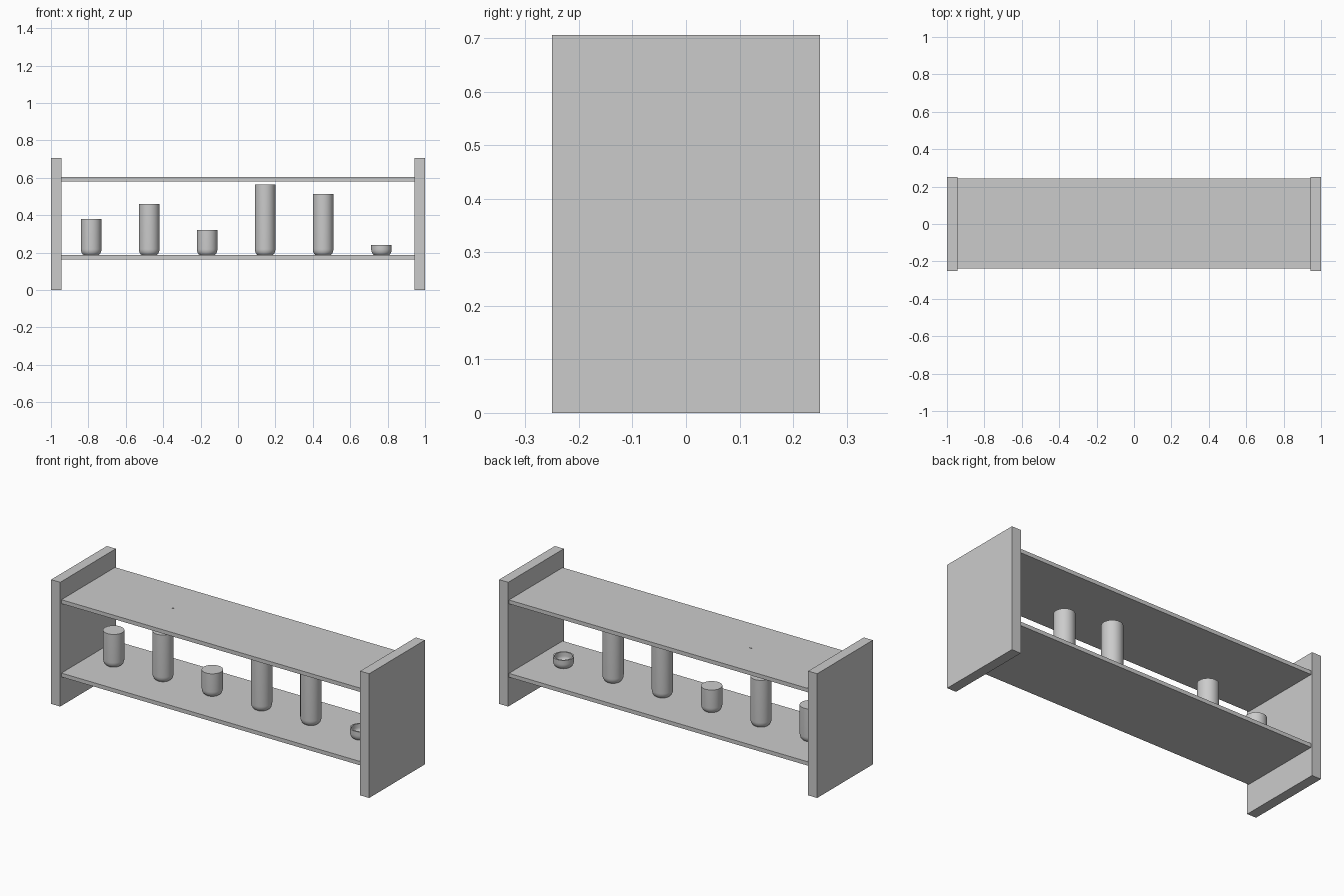
import bpy, bmesh, math

cube = bpy.data.objects.get("Cube")
if cube:
    bpy.data.objects.remove(cube, do_unlink=True)

grey = bpy.data.materials.new("plain_grey")
grey.use_nodes = True
grey.diffuse_color = (0.6, 0.6, 0.6, 1)
grey.node_tree.nodes["Principled BSDF"].inputs["Base Color"].default_value = (0.6, 0.6, 0.6, 1)

HALF_DEPTH, HEIGHT, WALL = 0.25, 0.706, 0.057
SHELF_THICK, SHELF_TOPS = 0.022, {"lower_shelf": 0.186, "upper_shelf": 0.603}
RADIUS, BASE_RADIUS, ROUNDING = 0.055, 0.03, 0.035
FLOOR = SHELF_TOPS["lower_shelf"] - 0.002


def add_box(name, low, high):
    """Axis-aligned board between two opposite corners."""
    bpy.ops.mesh.primitive_cube_add(size=1, location=[(a + b) / 2 for a, b in zip(low, high)])
    obj = bpy.context.object
    obj.name = name
    obj.scale = [b - a for a, b in zip(low, high)]
    bpy.ops.object.transform_apply(location=False, rotation=False, scale=True)
    obj.data.materials.append(grey)


def add_lathe(name, profile, x, y):
    """Spin a (radius, height) profile around the upright axis."""
    bm = bmesh.new()
    verts = [bm.verts.new((r, 0, z)) for r, z in profile]
    edges = [bm.edges.new(pair) for pair in zip(verts, verts[1:])]
    bmesh.ops.spin(bm, geom=verts + edges, cent=(0, 0, 0), axis=(0, 0, 1),
                   angle=math.tau, steps=32)
    bmesh.ops.remove_doubles(bm, verts=bm.verts, dist=0.0001)
    bmesh.ops.recalc_face_normals(bm, faces=bm.faces)
    mesh = bpy.data.meshes.new(name)
    bm.to_mesh(mesh)
    bm.free()
    obj = bpy.data.objects.new(name, mesh)
    bpy.context.collection.objects.link(obj)
    obj.location = (x, y, FLOOR)
    mesh.materials.append(grey)
    bpy.ops.object.select_all(action="DESELECT")
    obj.select_set(True)
    bpy.context.view_layer.objects.active = obj
    bpy.ops.object.shade_smooth_by_angle(angle=math.radians(40))


def rounded_base(inset=0.0):
    """Flat foot curving up into the straight wall."""
    points = [(0, inset)]
    for i in range(9):
        a = math.pi / 2 * i / 8
        points.append((BASE_RADIUS - inset + (RADIUS - BASE_RADIUS) * math.sin(a),
                       inset + (ROUNDING - inset) * (1 - math.cos(a))))
    return points


# End panels
for name, side in (("left_panel", 1), ("right_panel", -1)):
    inner, outer = sorted((side * (1 - WALL), side))
    add_box(name, (inner, -HALF_DEPTH, 0), (outer, HALF_DEPTH, HEIGHT))

# Shelves between the panels
for name, top in SHELF_TOPS.items():
    add_box(name, (WALL - 1, -0.239, top - SHELF_THICK), (1 - WALL, 0.243, top))

# Row of closed tubes with flat tops
for i, top in enumerate((0.38, 0.46, 0.322, 0.563, 0.514)):
    height = top - FLOOR
    add_lathe(f"tube_{i + 1}", rounded_base() + [(RADIUS, height), (0, height)],
              -0.785 + 0.31 * i, 0.005)

# Open bowl at the end of the row
rim = 0.241 - FLOOR
thin = 0.008
add_lathe("bowl", rounded_base() + [(RADIUS, rim), (RADIUS - thin, rim)]
          + rounded_base(thin)[::-1], 0.767, 0.005)

# Tiny peg on the upper shelf
add_box("shelf_peg", (-0.42, 0.003, 0.6), (-0.408, 0.011, 0.605))
